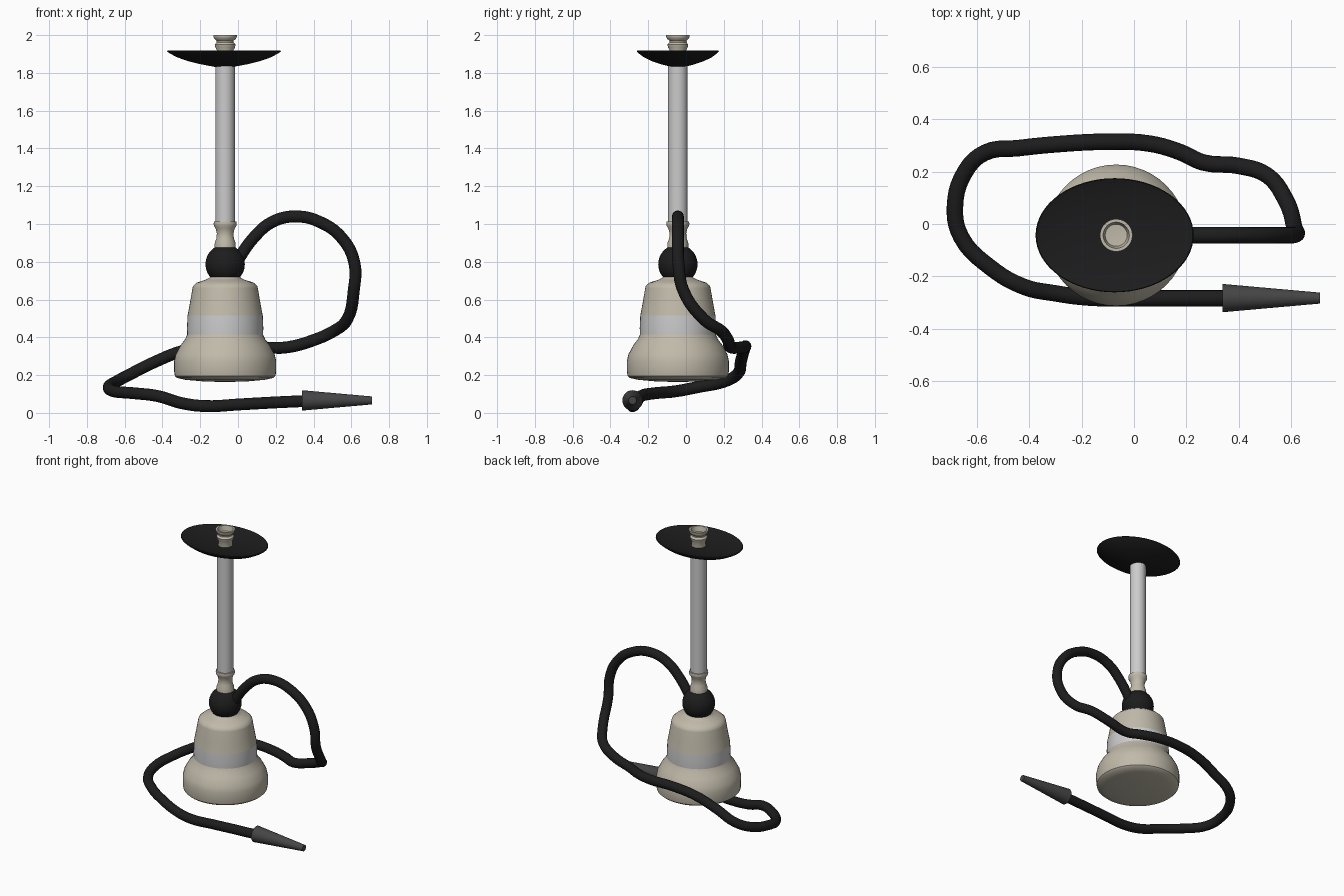
import bpy, bmesh
from math import cos, sin, pi, radians
from mathutils import Matrix, Vector

if "Cube" in bpy.data.objects:
    bpy.data.objects.remove(bpy.data.objects["Cube"])

CX, CY = -0.068, -0.043  # axis of the upright body


def material(name, rgb):
    m = bpy.data.materials.new(name)
    m.diffuse_color = (*rgb, 1)
    m.use_nodes = True
    m.node_tree.nodes["Principled BSDF"].inputs["Base Color"].default_value = m.diffuse_color
    return m


BEIGE = material("beige", (0.53, 0.49, 0.40))
BLACK = material("black", (0.012, 0.012, 0.013))
DARK = material("dark_grey", (0.06, 0.06, 0.06))
GREY = material("light_grey", (0.6, 0.6, 0.61))


def smooth(ob, angle=35):
    bpy.ops.object.select_all(action='DESELECT')
    ob.select_set(True)
    bpy.context.view_layer.objects.active = ob
    bpy.ops.object.shade_smooth_by_angle(angle=radians(angle))


def lathe(name, profile, mat, matrix=None, n=48, y_scale=1.0):
    """Spin (radius, height) points round z; radius 0 makes a pole."""
    bm = bmesh.new()
    rings = []
    for r, z in profile:
        if r == 0:
            rings.append([bm.verts.new((0, 0, z))])
        else:
            rings.append([bm.verts.new((r * cos(2 * pi * i / n),
                                        r * y_scale * sin(2 * pi * i / n), z))
                          for i in range(n)])
    for a, b in zip(rings, rings[1:]):
        for i in range(n):
            j = (i + 1) % n
            quad = [a[i % len(a)], a[j % len(a)], b[j % len(b)], b[i % len(b)]]
            bm.faces.new(list(dict.fromkeys(quad)))
    bmesh.ops.recalc_face_normals(bm, faces=bm.faces)
    me = bpy.data.meshes.new(name)
    bm.to_mesh(me)
    bm.free()
    me.materials.append(mat)
    ob = bpy.data.objects.new(name, me)
    ob.matrix_world = matrix or Matrix.Translation((CX, CY, 0))
    bpy.context.collection.objects.link(ob)
    smooth(ob)
    return ob


# Water vase: flared base, grey band, tapered shoulder
lathe("vase_base", [(0, .163), (.12, .167), (.21, .175), (.255, .185), (.266, .195),
                    (.27, .22), (.27, .275), (.262, .31), (.235, .36),
                    (.212, .39), (.201, .415)], BEIGE)
lathe("vase_band", [(.201, .415), (.202, .45), (.199, .515)], GREY)
lathe("vase_shoulder", [(.199, .515), (.185, .59), (.173, .66), (.17, .672), (.15, .69),
                        (.105, .704), (.083, .715), (.075, .727), (0, .727)], BEIGE)

# Round joint between vase and stem
R, ZC = .104, .787
lathe("ball_joint", [(0, ZC - .069)] +
      [(R * cos(radians(a)), ZC + R * sin(radians(a))) for a in range(-42, 61, 6)] +
      [(0, ZC + .09)], BLACK)

# Turned collar and straight stem
lathe("stem_collar", [(0, .872), (.056, .872), (.055, .9), (.046, .925), (.044, .95),
                      (.05, .975), (.059, .99), (.061, 1.0), (.059, 1.013),
                      (0, 1.015)], BEIGE)
lathe("stem", [(0, 1.0), (.052, 1.0), (.052, 1.87), (0, 1.87)], GREY)

# Oval ash tray
lathe("tray", [(0, 1.83), (.05, 1.832), (.12, 1.845), (.19, 1.862), (.25, 1.883),
               (.29, 1.905), (.302, 1.914), (.298, 1.919), (.28, 1.914),
               (.2, 1.9), (.1, 1.89), (0, 1.887)], BLACK,
      Matrix.Translation((-.074, CY, 0)), 64, .218 / .302)

# Hollow tobacco bowl
lathe("bowl", [(0, 1.87), (.046, 1.87), (.044, 1.92), (.052, 1.935), (.055, 1.95),
               (.045, 1.962), (.045, 1.97), (.058, 1.982), (.062, 1.992), (.062, 2.0),
               (.05, 2.0), (.046, 1.985), (.042, 1.965), (0, 1.962)], BEIGE)

# Hose: a tube along a smooth path from ball joint to mouthpiece
path = [(-.02, -.043, .77), (.01, -.043, .825), (.09, -.043, .935), (.18, -.043, 1.01),
        (.30, -.043, 1.04), (.435, -.043, 1.01), (.555, -.043, .92),
        (.617, -.04, .79), (.613, -.015, .65), (.578, .095, .495),
        (.51, .185, .435), (.40, .222, .385), (.265, .235, .348),
        (.175, .275, .345), (.06, .307, .348), (-.11, .314, .352),
        (-.29, .305, .328), (-.44, .29, .27), (-.57, .272, .205), (-.645, .2, .165),
        (-.684, .065, .137), (-.66, -.05, .115), (-.55, -.165, .104),
        (-.42, -.24, .088), (-.30, -.265, .052), (-.175, -.281, .036),
        (.01, -.284, .045), (.17, -.284, .054), (.36, -.284, .063)]
cu = bpy.data.curves.new("hose", 'CURVE')
cu.dimensions = '3D'
cu.bevel_depth = .0315
cu.bevel_resolution = 6
cu.resolution_u = 5
cu.use_fill_caps = True
sp = cu.splines.new('BEZIER')
sp.bezier_points.add(len(path) - 1)
for p, co in zip(sp.bezier_points, path):
    p.co = co
    p.handle_left_type = p.handle_right_type = 'AUTO'
cu.materials.append(BLACK)
hose = bpy.data.objects.new("hose", cu)
bpy.context.collection.objects.link(hose)
bpy.ops.object.select_all(action='DESELECT')
hose.select_set(True)
bpy.context.view_layer.objects.active = hose
bpy.ops.object.convert(target='MESH')
smooth(bpy.context.view_layer.objects.active, 50)

# Tapered mouthpiece lying along x
turn = Matrix.Translation(Vector((.338, -.283, .066))) @ Matrix.Rotation(pi / 2, 4, 'Y')
lathe("mouthpiece", [(0, 0), (.054, 0), (.021, .372), (0, .372)], DARK, turn, 32)
